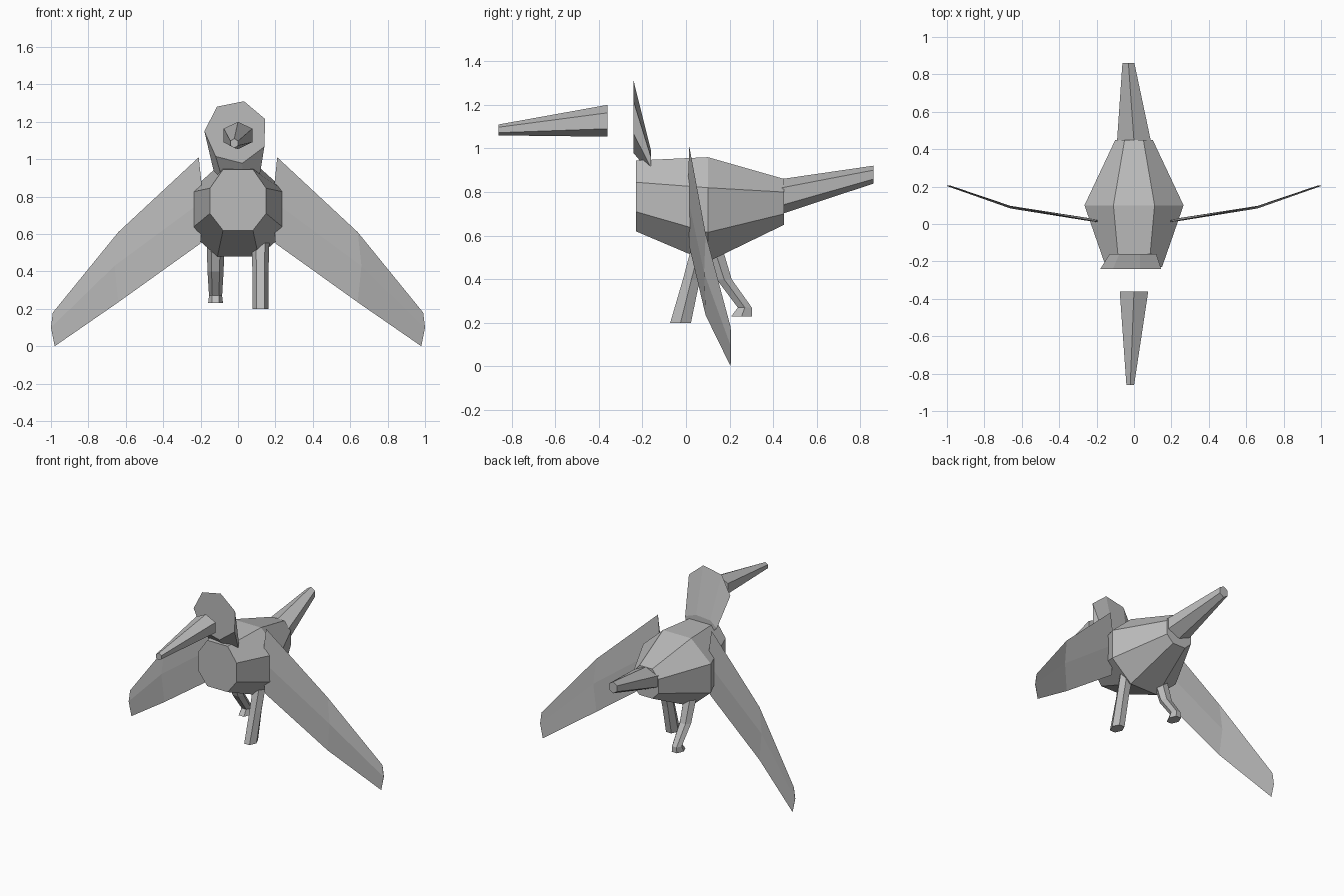
import bpy, bmesh, math

cube = bpy.data.objects.get("Cube")
if cube:
    bpy.data.objects.remove(cube, do_unlink=True)

GREY = (0.5, 0.5, 0.5, 1)
mat = bpy.data.materials.new("plain grey")
mat.use_nodes = True
mat.diffuse_color = GREY
mat.node_tree.nodes["Principled BSDF"].inputs["Base Color"].default_value = GREY


def loft(name, rings):
    """Skin a chain of equal-sized rings and cap both ends."""
    bm = bmesh.new()
    loops = [[bm.verts.new(p) for p in ring] for ring in rings]
    n = len(loops[0])
    for a, b in zip(loops, loops[1:]):
        for i in range(n):
            j = (i + 1) % n
            bm.faces.new((a[i], a[j], b[j], b[i]))
    bm.faces.new(loops[0])
    bm.faces.new(loops[-1])
    bmesh.ops.recalc_face_normals(bm, faces=bm.faces)
    mesh = bpy.data.meshes.new(name)
    bm.to_mesh(mesh)
    bm.free()
    mesh.materials.append(mat)
    obj = bpy.data.objects.new(name, mesh)
    bpy.context.collection.objects.link(obj)
    return obj


def angles(n, start):
    return [math.radians(start + 360 * i / n) for i in range(n)]


def upright_ring(x, y, z, rx, rz, n=6, start=90):
    return [(x + rx * math.cos(a), y, z + rz * math.sin(a)) for a in angles(n, start)]


def level_ring(x, y, z, rx, ry, n=6, start=0):
    return [(x + rx * math.cos(a), y + ry * math.sin(a), z) for a in angles(n, start)]


# Body: three eight-sided sections
def body_ring(y, narrow, wide, heights):
    half = list(zip((narrow, wide, wide, narrow), heights))
    return [(w, y, z) for w, z in half] + [(-w, y, z) for w, z in reversed(half)]


loft("body", [
    body_ring(-0.23, 0.08, 0.15, (0.945, 0.845, 0.71, 0.62)),
    body_ring(0.10, 0.11, 0.265, (0.96, 0.82, 0.615, 0.48)),
    body_ring(0.45, 0.05, 0.10, (0.86, 0.80, 0.70, 0.65)),
])

# Neck widening into the flat-fronted head
loft("head_and_neck", [
    upright_ring(-0.01, -0.24, 1.145, 0.17, 0.17, 7, 75.6),
    upright_ring(0.0, -0.16, 0.935, 0.13, 0.055, 7, 75.6),
])

# Beak and tail: tapered six-sided spikes
loft("beak", [
    upright_ring(0.0, -0.36, 1.127, 0.088, 0.073),
    upright_ring(-0.02, -0.86, 1.085, 0.024, 0.025),
])
loft("tail", [
    upright_ring(0.0, 0.44, 0.78, 0.105, 0.08),
    upright_ring(-0.03, 0.86, 0.88, 0.037, 0.041),
])


# Wings: thin blades swept down and back
def wing_ring(side, y, thick, edge):
    (xt, zt), (xm, zm), (xb, zb) = edge
    return [(side * xt, y, zt), (side * xm, y - thick, zm),
            (side * xb, y, zb), (side * xm, y + thick, zm)]


for side, label in ((1, "left"), (-1, "right")):
    wing = loft(label + "_wing", [
        wing_ring(side, 0.015, 0.008, ((0.21, 1.01), (0.185, 0.78), (0.20, 0.55))),
        wing_ring(side, 0.09, 0.007, ((0.64, 0.61), (0.66, 0.43), (0.64, 0.235))),
        wing_ring(side, 0.205, 0.002, ((0.99, 0.18), (1.0, 0.10), (0.98, 0.0))),
    ])

# Straight front-stepping leg
loft("left_leg", [
    level_ring(0.12, 0.07, 0.57, 0.048, 0.045),
    level_ring(0.12, 0.025, 0.40, 0.043, 0.045),
    level_ring(0.12, -0.025, 0.20, 0.042, 0.055),
])

# Bent trailing leg with a short foot
loft("right_leg", [
    level_ring(-0.12, 0.12, 0.57, 0.048, 0.045),
    level_ring(-0.12, 0.175, 0.40, 0.043, 0.04),
    level_ring(-0.12, 0.27, 0.27, 0.035, 0.037),
    level_ring(-0.12, 0.255, 0.23, 0.04, 0.055),
])
